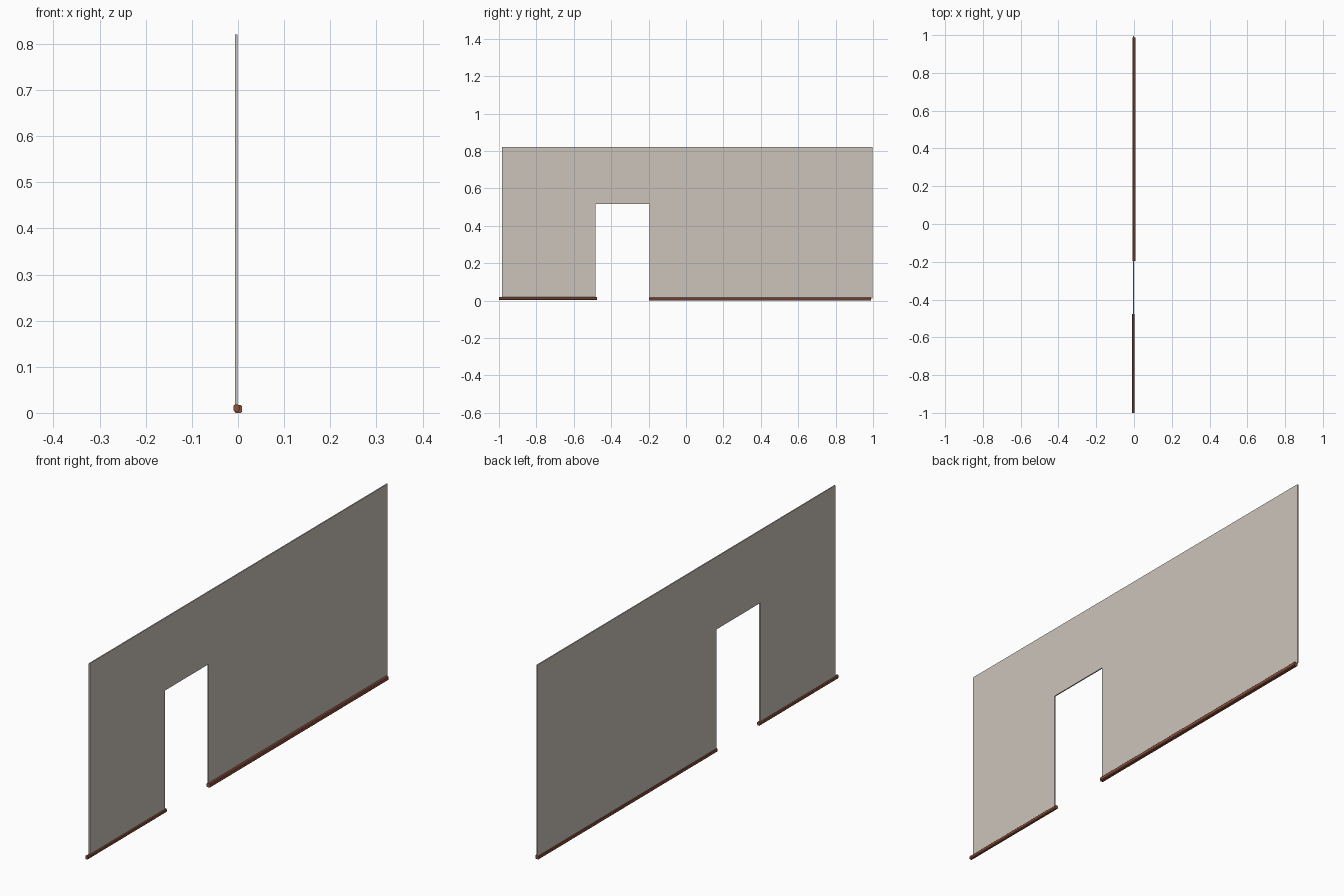
import bpy, bmesh

if "Cube" in bpy.data.objects:
    bpy.data.objects.remove(bpy.data.objects["Cube"])


def material(name, colour):
    m = bpy.data.materials.new(name)
    m.diffuse_color = (*colour, 1)
    m.use_nodes = True
    m.node_tree.nodes["Principled BSDF"].inputs["Base Color"].default_value = m.diffuse_color
    return m


def extrude(name, profile, direction, mat):
    """Fill a 3D outline and extrude it along a direction."""
    bm = bmesh.new()
    face = bm.faces.new([bm.verts.new(p) for p in profile])
    new = bmesh.ops.extrude_face_region(bm, geom=[face])["geom"]
    verts = [v for v in new if isinstance(v, bmesh.types.BMVert)]
    bmesh.ops.translate(bm, verts=verts, vec=direction)
    bmesh.ops.recalc_face_normals(bm, faces=bm.faces)
    mesh = bpy.data.meshes.new(name)
    bm.to_mesh(mesh)
    bm.free()
    mesh.materials.append(mat)
    obj = bpy.data.objects.new(name, mesh)
    bpy.context.collection.objects.link(obj)
    return obj


def rail(name, x0, x1, z0, z1, y0, y1, mat):
    """Floor rail with chamfered edges, running along y."""
    c = 0.003
    profile = [(x0 + c, z0), (x1 - c, z0), (x1, z0 + c), (x1, z1 - c),
               (x1 - c, z1), (x0 + c, z1), (x0, z1 - c), (x0, z0 + c)]
    return extrude(name, [(x, y0, z) for x, z in profile], (0, y1 - y0, 0), mat)


plaster = material("plaster", (0.60, 0.55, 0.50))
wood = material("brown_wood", (0.26, 0.08, 0.045))

# Thin wall panel with a doorway notch
outline = [(-0.983, 0.012), (-0.983, 0.82), (0.996, 0.82), (0.996, 0.012),
           (-0.195, 0.012), (-0.195, 0.516), (-0.485, 0.516), (-0.485, 0.012)]
extrude("wall_panel", [(-0.006, y, z) for y, z in outline], (0.005, 0, 0), plaster)

# Floor rails on either side of the doorway
rail("short_floor_rail", -0.010, 0.003, 0.003, 0.018, -1.0, -0.477, wood)
rail("long_floor_rail", -0.008, 0.009, 0.0, 0.017, -0.197, 0.988, wood)
